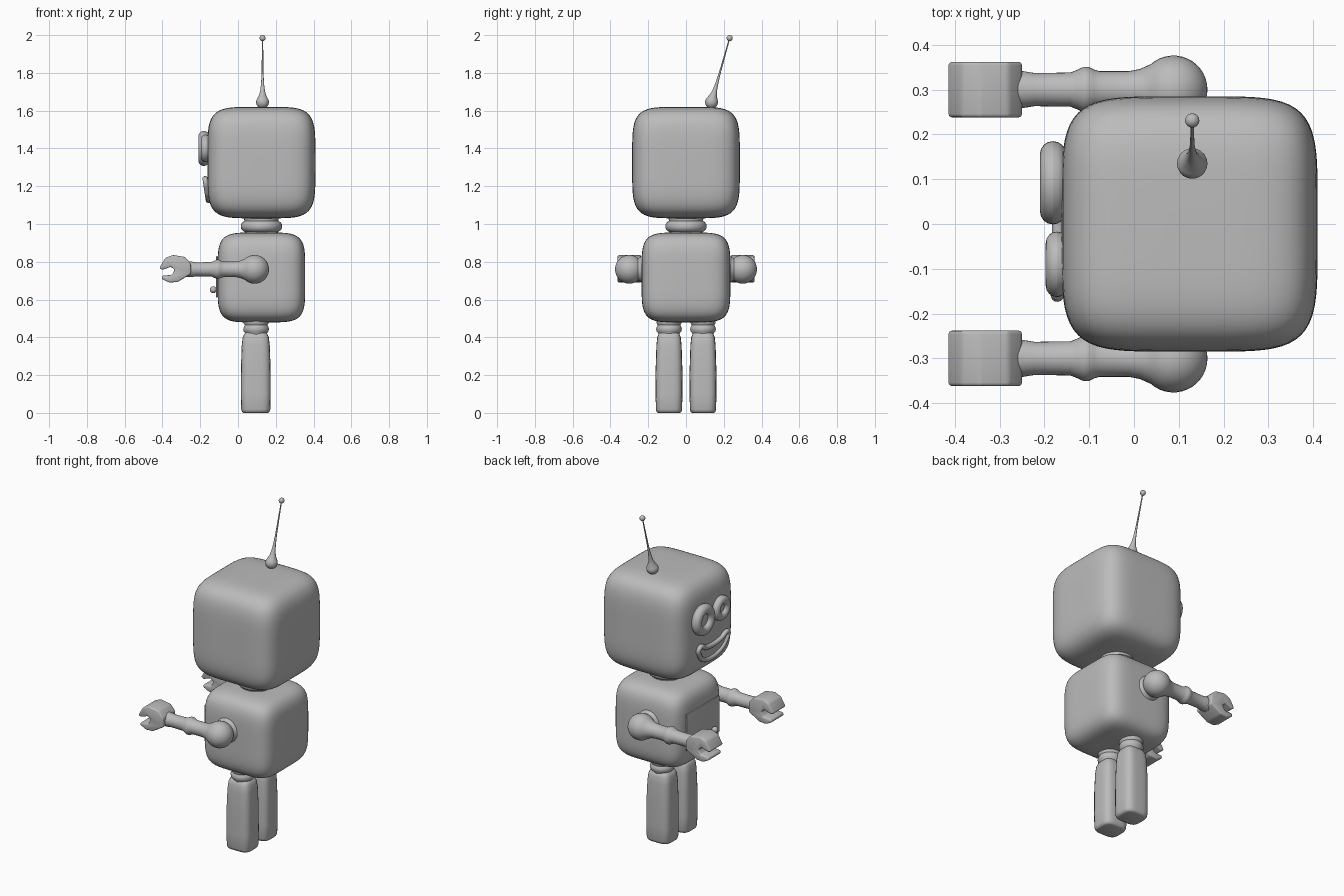
import bpy, bmesh
from math import cos, sin, pi, radians
from mathutils import Vector

cube = bpy.data.objects.get("Cube")
if cube:
    bpy.data.objects.remove(cube, do_unlink=True)

grey = bpy.data.materials.new("plain_grey")
grey.use_nodes = True
COLOUR = (0.5, 0.5, 0.5, 1)
grey.diffuse_color = COLOUR
grey.node_tree.nodes["Principled BSDF"].inputs["Base Color"].default_value = COLOUR


def finish(name, bm, angle=50):
    """Turn a bmesh into a smooth-shaded object."""
    bmesh.ops.recalc_face_normals(bm, faces=bm.faces)
    mesh = bpy.data.meshes.new(name)
    bm.to_mesh(mesh)
    bm.free()
    obj = bpy.data.objects.new(name, mesh)
    bpy.context.collection.objects.link(obj)
    mesh.materials.append(grey)
    for o in bpy.context.selected_objects:
        o.select_set(False)
    obj.select_set(True)
    bpy.context.view_layer.objects.active = obj
    bpy.ops.object.shade_smooth_by_angle(angle=radians(angle))
    return obj


def soft_box(name, centre, half, power=5):
    """Cube with softly rounded edges and slightly bulging sides."""
    bm = bmesh.new()
    bmesh.ops.create_cube(bm, size=2)
    bmesh.ops.subdivide_edges(bm, edges=bm.edges, cuts=23, use_grid_fill=True)
    for v in bm.verts:
        norm = sum(abs(c) ** power for c in v.co) ** (1 / power)
        v.co = Vector(c + h * k / norm for c, h, k in zip(centre, half, v.co))
    return finish(name, bm)


def lathe(name, origin, axis, profile, power=2, stretch=1, sides=32):
    """Rings of (radius, distance) along an axis; power above 2 squares them."""
    turn = Vector(axis).to_track_quat('Z', 'Y')
    bm = bmesh.new()
    rings = []
    for r, d in profile:
        ring = []
        for i in range(sides):
            a = 2 * pi * i / sides
            c, s = cos(a), sin(a)
            k = r / (abs(c) ** power + abs(s) ** power) ** (1 / power)
            ring.append(bm.verts.new(Vector(origin) + turn @ Vector((k * c, k * s * stretch, d))))
        rings.append(ring)
    for low, high in zip(rings, rings[1:]):
        for i in range(sides):
            j = (i + 1) % sides
            bm.faces.new((low[i], low[j], high[j], high[i]))
    bm.faces.new(rings[0])
    bm.faces.new(rings[-1])
    return finish(name, bm)


def ball(radius, start=0, end=pi, steps=14):
    """Profile of a ball from one pole angle to another."""
    angles = [start + (end - start) * i / steps for i in range(steps + 1)]
    return [(max(radius * sin(a), 0.0005), -radius * cos(a)) for a in angles]


def prism(name, outline, offset, bevel):
    """Outline of points pushed along an offset, with bevelled edges."""
    bm = bmesh.new()
    face = bm.faces.new([bm.verts.new(p) for p in outline])
    out = bmesh.ops.extrude_face_region(bm, geom=[face])
    verts = [g for g in out["geom"] if isinstance(g, bmesh.types.BMVert)]
    bmesh.ops.translate(bm, verts=verts, vec=offset)
    if bevel:
        bmesh.ops.bevel(bm, geom=bm.edges[:], offset=bevel, segments=3,
                        affect='EDGES', profile=0.5, clamp_overlap=True)
    return finish(name, bm)


MID = 0.124

# Head, body and neck
soft_box("head", (MID, 0, 1.325), (0.286, 0.285, 0.295))
soft_box("body", (MID, 0, 0.717), (0.232, 0.235, 0.238))
lathe("neck", (MID, 0, 0), (0, 0, 1),
      [(0.09, 0.93), (0.088, 0.958), (0.1, 0.965), (0.109, 0.978), (0.109, 0.998),
       (0.1, 1.01), (0.09, 1.016), (0.095, 1.05)])

# Antenna leaning back
base = Vector((0.13, 0.135, 1.645))
tip = Vector((0.13, 0.231, 1.984))
rod = tip - base
lathe("antenna", base, rod,
      ball(0.034, 0, 2.1) + [(0.018, 0.04), (0.012, 0.065), (0.008, 0.1),
                             (0.005, 0.16), (0.003, rod.length)], sides=20)
lathe("antenna_tip", tip, rod, ball(0.016), sides=16)

# Eyes: thick rings around shallow lenses
for side, y, x, major, minor in (("left", -0.09, -0.172, 0.048, 0.025),
                                 ("right", 0.092, -0.181, 0.064, 0.029)):
    centre = (x, y, 1.40)
    loop = [(major + minor * cos(a), minor * sin(a))
            for a in (2 * pi * i / 16 for i in range(17))]
    ring = lathe(side + "_eye_ring", centre, (-1, 0, 0), loop, sides=40)
    bm = bmesh.new()
    bm.from_mesh(ring.data)
    bmesh.ops.delete(bm, geom=[f for f in bm.faces if len(f.verts) > 4], context='FACES_ONLY')
    bmesh.ops.remove_doubles(bm, verts=bm.verts, dist=0.0001)
    bm.to_mesh(ring.data)
    bm.free()
    lathe(side + "_eye_lens", centre, (-1, 0, 0),
          [(major, -0.025), (major, 0.0), (major * 0.5, 0.005), (0.001, 0.007)])

# Smiling mouth: filled shape with a raised rim, leaning with the face
half_smile = [(0.135, 0.05), (0.122, -0.008), (0.075, -0.046)]
smile = (half_smile + [(0, -0.06)] + [(-y, z) for y, z in reversed(half_smile)]
         + [(-0.07, 0.03), (0, 0.022), (0.07, 0.03)])
points = [Vector((-0.166 - z * 0.15, y - 0.018, z + 1.185)) for y, z in smile]
prism("mouth", points, (0.04, 0, 0), 0)
curve = bpy.data.curves.new("mouth_rim", 'CURVE')
curve.dimensions = '3D'
curve.bevel_depth = 0.014
curve.bevel_resolution = 4
curve.resolution_u = 8
spline = curve.splines.new('BEZIER')
spline.bezier_points.add(len(points) - 1)
for bp, p in zip(spline.bezier_points, points):
    bp.co = p
    bp.handle_left_type = bp.handle_right_type = 'AUTO'
spline.use_cyclic_u = True
curve.materials.append(grey)
bpy.context.collection.objects.link(bpy.data.objects.new("mouth_rim", curve))

# Chest door and its knob
door = [(-0.107, y, z) for y, z in ((-0.155, 0.61), (0.155, 0.61), (0.155, 0.83), (-0.155, 0.83))]
prism("chest_door", door, (-0.009, 0, 0), 0.003)
lathe("door_knob", (-0.131, -0.09, 0.652), (-1, 0, 0),
      [(0.007, -0.03), (0.007, -0.015)] + ball(0.018, 0.5, pi, 10), sides=16)

# Claw outline seen from the side
claw = [(-0.25, 0.79), (-0.28, 0.825), (-0.345, 0.836), (-0.385, 0.82), (-0.417, 0.767),
        (-0.40, 0.757), (-0.355, 0.774), (-0.335, 0.757), (-0.35, 0.73), (-0.40, 0.727),
        (-0.405, 0.71), (-0.365, 0.69), (-0.32, 0.693), (-0.25, 0.735)]

for side, s in (("left", 1), ("right", -1)):
    # Arm with shoulder ball and elbow ring, reaching forward
    lathe(side + "_arm", (0.088, s * 0.3, 0.76), (-1, 0, 0),
          ball(0.076, 0, 2.3) + [(0.046, 0.075), (0.041, 0.1), (0.041, 0.165), (0.045, 0.178),
                                 (0.051, 0.19), (0.051, 0.2), (0.044, 0.215), (0.038, 0.23),
                                 (0.037, 0.31), (0.041, 0.335), (0.041, 0.36)])
    lathe(side + "_shoulder_collar", (0.088, 0, 0.76), (0, s, 0),
          [(0.08, 0.21), (0.076, 0.232), (0.064, 0.24), (0.06, 0.255)])
    prism(side + "_claw", [(x, s * 0.3 - 0.062, z) for x, z in claw], (0, 0.124, 0), 0.008)
    # Leg with soft square section, and hip joint
    lathe(side + "_hip", (0.096, s * 0.09, 0), (0, 0, 1),
          [(0.055, 0.4), (0.056, 0.42), (0.066, 0.432), (0.068, 0.446), (0.064, 0.458),
           (0.06, 0.464), (0.066, 0.475), (0.066, 0.52)])
    lathe(side + "_leg", (0.094, s * 0.09, 0), (0, 0, 1),
          [(0.062, 0), (0.072, 0.004), (0.077, 0.018), (0.079, 0.1), (0.078, 0.25),
           (0.074, 0.36), (0.069, 0.4), (0.06, 0.42), (0.05, 0.426)],
          power=4, stretch=0.9)
